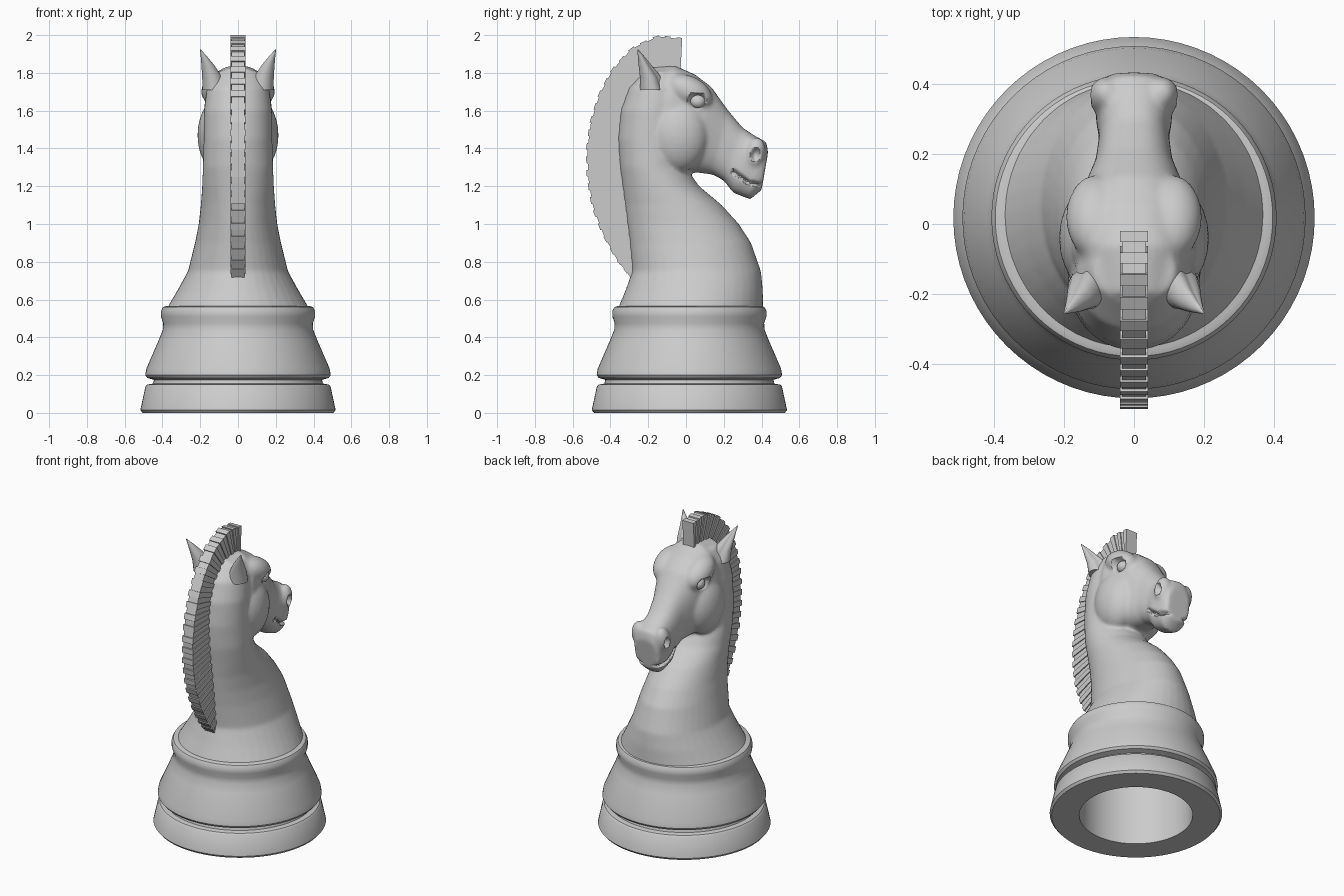
import bpy, bmesh, math
from mathutils import Vector
from mathutils.geometry import intersect_point_line

old = bpy.data.objects.get("Cube")
if old:
    bpy.data.objects.remove(old, do_unlink=True)

grey = bpy.data.materials.new("stone_grey")
grey.use_nodes = True
grey.diffuse_color = (0.6, 0.6, 0.6, 1)
grey.node_tree.nodes["Principled BSDF"].inputs["Base Color"].default_value = (0.6, 0.6, 0.6, 1)


def shade(ob, angle):
    bpy.ops.object.select_all(action='DESELECT')
    ob.select_set(True)
    bpy.context.view_layer.objects.active = ob
    bpy.ops.object.shade_smooth_by_angle(angle=math.radians(angle))


def add(name, bm, angle=35):
    """Turn a bmesh into a shaded object."""
    bmesh.ops.recalc_face_normals(bm, faces=bm.faces[:])
    mesh = bpy.data.meshes.new(name)
    bm.to_mesh(mesh)
    bm.free()
    mesh.materials.append(grey)
    ob = bpy.data.objects.new(name, mesh)
    bpy.context.collection.objects.link(ob)
    shade(ob, angle)
    return ob


def loft(bm, rings, power=2.0, n=40, scoop=0.0):
    """Skin rings given as (centre, side axis, depth axis)."""
    loops = []
    for c, u, v in rings:
        loop = []
        for i in range(n):
            a = math.tau * i / n
            k = 1 - scoop * max(0, math.cos(a - math.pi / 3)) ** 3
            s, t = (math.copysign(abs(f) ** (2 / power), f) * k for f in (math.cos(a), math.sin(a)))
            loop.append(bm.verts.new(Vector(c) + Vector(u) * s + Vector(v) * t))
        loops.append(loop)
    for p, q in zip(loops, loops[1:]):
        for i in range(n):
            j = (i + 1) % n
            bm.faces.new((p[i], p[j], q[j], q[i]))
    bm.faces.new(loops[0][::-1])
    bm.faces.new(loops[-1])


def pair(bm, centre, radii, tilt=0.0):
    """Mirrored ellipsoids tilted about x."""
    ca, sa = math.cos(tilt), math.sin(tilt)
    for side in (-1, 1):
        made = bmesh.ops.create_uvsphere(bm, u_segments=24, v_segments=16, radius=1)
        for vert in made["verts"]:
            x, y, z = (vert.co[i] * radii[i] for i in range(3))
            vert.co = (x + side * centre[0], centre[1] + y * ca - z * sa, centre[2] + y * sa + z * ca)


# Turned base with a hollow underside
profile = [(0.34, 0), (0.505, 0), (0.517, 0.015), (0.49, 0.14), (0.48, 0.15), (0.45, 0.155),
           (0.445, 0.175), (0.48, 0.185), (0.491, 0.2), (0.485, 0.235), (0.42, 0.385),
           (0.398, 0.44), (0.396, 0.475), (0.408, 0.51), (0.408, 0.54), (0.397, 0.56),
           (0.38, 0.566), (0, 0.566), (0, 0.46), (0.34, 0.46), (0.34, 0)]
steps = 72
bm = bmesh.new()
spokes = []
for k in range(steps):
    a = math.tau * k / steps
    spokes.append([bm.verts.new((r * math.cos(a), 0.018 + r * math.sin(a), z)) for r, z in profile])
for k, p in enumerate(spokes):
    q = spokes[(k + 1) % steps]
    for i in range(len(profile) - 1):
        if profile[i][0] + profile[i + 1][0] > 0:
            bm.faces.new((p[i], q[i], q[i + 1], p[i + 1]))
bmesh.ops.remove_doubles(bm, verts=bm.verts[:], dist=0.0005)
add("turned_base", bm)

# Neck: height, back, front, half width
neck = [(0.5, -0.38, 0.41, 0.41), (0.565, -0.355, 0.408, 0.37), (0.65, -0.32, 0.407, 0.32),
        (0.75, -0.285, 0.397, 0.265), (0.9, -0.3, 0.345, 0.228), (1.0, -0.313, 0.28, 0.208),
        (1.1, -0.325, 0.19, 0.197), (1.2, -0.338, 0.07, 0.19), (1.3, -0.352, 0, 0.186),
        (1.45, -0.362, 0, 0.182), (1.6, -0.348, 0, 0.18), (1.72, -0.305, 0, 0.165),
        (1.81, -0.22, -0.05, 0.12)]
bm = bmesh.new()
loft(bm, [((0, (b + f) / 2, z), (w, 0, 0), (0, (f - b) / 2, 0)) for z, b, f, w in neck])

# Head: top point, bottom point, half width
head = [((-0.2, 1.83), (-0.25, 1.45), 0.13), ((-0.06, 1.84), (-0.12, 1.32), 0.18),
        ((0.05, 1.79), (-0.03, 1.28), 0.17), ((0.135, 1.725), (0.06, 1.272), 0.145),
        ((0.22, 1.605), (0.14, 1.262), 0.11), ((0.3, 1.51), (0.2, 1.23), 0.1),
        ((0.36, 1.47), (0.25, 1.165), 0.11), ((0.425, 1.435), (0.34, 1.13), 0.1),
        ((0.435, 1.38), (0.4, 1.18), 0.085)]
rings = []
for (ty, tz), (by, bz), w in head:
    rings.append(((0, (ty + by) / 2, (tz + bz) / 2), (w, 0, 0), (0, (ty - by) / 2, (tz - bz) / 2)))
loft(bm, rings, power=2.5)

# Cheeks, brows and nostril swellings, blended into one skin
pair(bm, (0.1, -0.04, 1.47), (0.115, 0.16, 0.195))
pair(bm, (0.11, 0.02, 1.7), (0.085, 0.13, 0.08), -0.5)
pair(bm, (0.08, 0.365, 1.375), (0.05, 0.055, 0.085), -0.2)
body = add("neck_and_head", bm)
blend = body.modifiers.new("blend", 'REMESH')
blend.mode, blend.voxel_size = 'VOXEL', 0.01
soften = body.modifiers.new("soften", 'SMOOTH')
soften.factor, soften.iterations = 0.5, 12
for name in ("blend", "soften"):
    bpy.ops.object.modifier_apply(modifier=name)

# Press in the eye sockets, nostrils and mouth slit
hollows = [((0.19, 0.063, 1.648), (0.06, 0.056, 0.046)), ((0.14, 0.368, 1.365), (0.05, 0.027, 0.04))]
mouth = [Vector(p) for p in ((0, 0.245, 1.285), (0, 0.33, 1.222), (0, 0.43, 1.2))]
for vert in body.data.vertices:
    x, y, z = vert.co
    depth = abs(x)
    for (cx, cy, cz), (rx, ry, rz) in hollows:
        d = ((y - cy) / ry) ** 2 + ((z - cz) / rz) ** 2
        if d < 1:
            depth = min(depth, cx - rx * math.sqrt(1 - d))
    for p, q in zip(mouth, mouth[1:]):
        near, t = intersect_point_line(Vector((0, y, z)), p, q)
        gap = (near - Vector((0, y, z))).length
        if 0 <= t <= 1 and gap < 0.014 and depth > 0.03:
            depth = min(depth, abs(x) - 0.03 * (1 - gap / 0.014))
    vert.co.x = math.copysign(depth, x)
shade(body, 50)

# Eyeballs
bm = bmesh.new()
pair(bm, (0.14, 0.063, 1.648), (0.034, 0.04, 0.036))
add("eyes", bm)

# Pointed, scooped ears
ear = [(0.125, -0.165, 1.71, 0.065, 0.078), (0.138, -0.182, 1.78, 0.054, 0.062),
       (0.16, -0.213, 1.84, 0.035, 0.038), (0.18, -0.235, 1.885, 0.018, 0.02),
       (0.2, -0.255, 1.925, 0.002, 0.002)]
for side, s in (("left", 1), ("right", -1)):
    bm = bmesh.new()
    loft(bm, [((s * x, y, z), (s * rx, 0, 0), (0, ry, 0)) for x, y, z, rx, ry in ear],
         n=24, scoop=0.45)
    add(side + "_ear", bm, 50)

# Mane: outer and inner edge of a crest of wedge blocks
outer = [(-0.02, 1.985), (-0.15, 2.0), (-0.29, 1.935), (-0.395, 1.82), (-0.465, 1.685),
         (-0.51, 1.54), (-0.53, 1.39), (-0.525, 1.24), (-0.5, 1.09), (-0.445, 0.945),
         (-0.37, 0.81), (-0.295, 0.715)]
inner = [(-0.03, 1.79), (-0.09, 1.79), (-0.17, 1.76), (-0.22, 1.7), (-0.27, 1.62),
         (-0.31, 1.53), (-0.32, 1.41), (-0.31, 1.28), (-0.29, 1.16), (-0.27, 1.02),
         (-0.26, 0.9), (-0.25, 0.78)]


def along(points, t):
    i = min(int(t), len(points) - 2)
    return Vector((0, *points[i])).lerp(Vector((0, *points[i + 1])), t - i)


count = 46
bm = bmesh.new()
for k in range(count):
    t0, t1 = (11 * (k + d) / count for d in (0, 1))
    w, inset = ((0.04, 0), (0.034, 0.035))[k % 2]
    corners = [along(inner, t0), along(outer, t0), along(outer, t1), along(inner, t1)]
    corners[1] = corners[1].lerp(corners[0], inset)
    corners[2] = corners[2].lerp(corners[3], inset)
    a, b = ([bm.verts.new(c + Vector((s * w, 0, 0))) for c in corners] for s in (-1, 1))
    bm.faces.new(a)
    bm.faces.new(b[::-1])
    for i in range(4):
        j = (i + 1) % 4
        bm.faces.new((a[j], a[i], b[i], b[j]))
add("mane", bm, 20)
